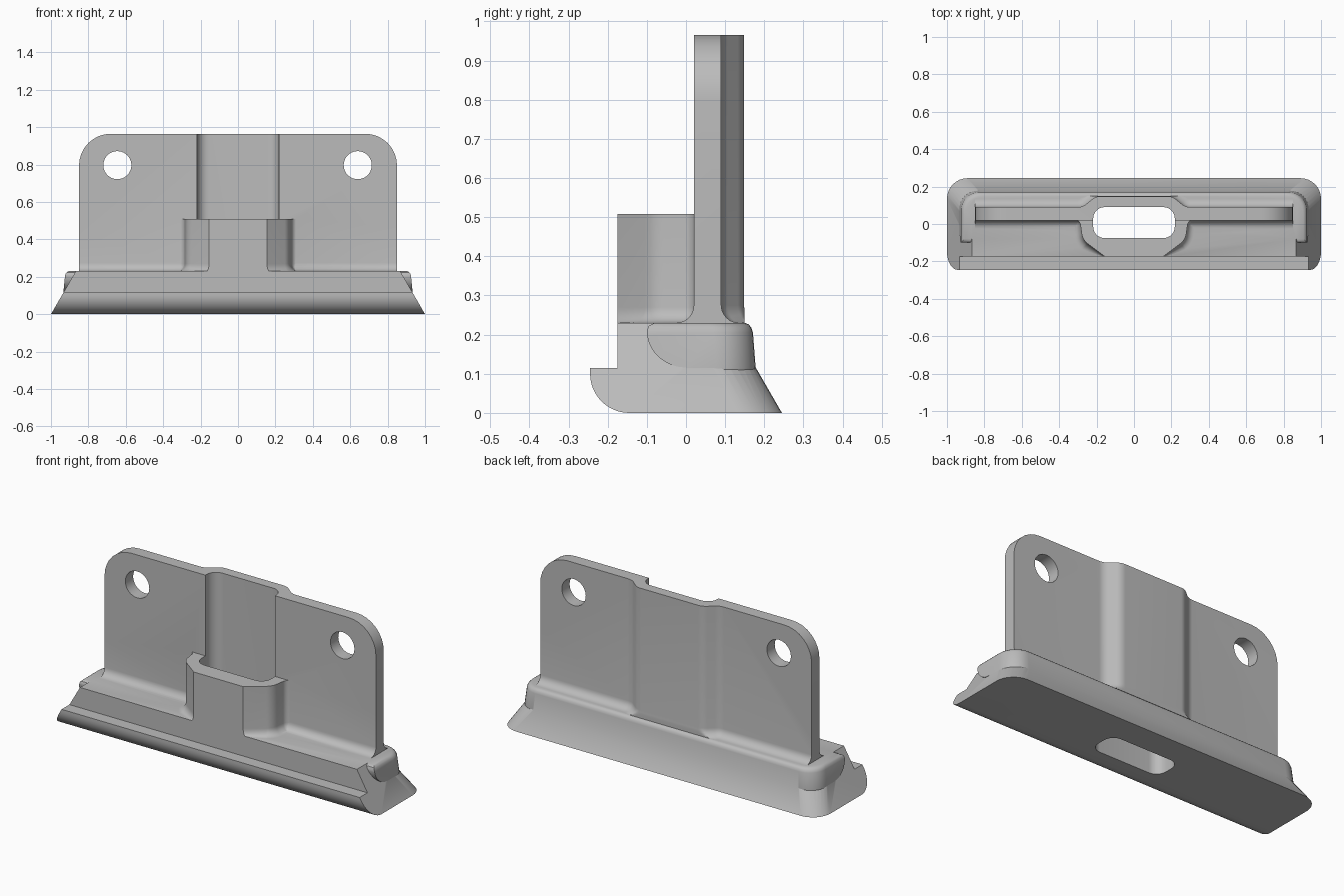
import bpy, bmesh, math
from mathutils import Vector

cube = bpy.data.objects.get("Cube")
if cube:
    bpy.data.objects.remove(cube, do_unlink=True)

grey = bpy.data.materials.new("plain grey")
grey.use_nodes = True
grey.diffuse_color = (0.5, 0.5, 0.5, 1)
grey.node_tree.nodes["Principled BSDF"].inputs["Base Color"].default_value = (0.5, 0.5, 0.5, 1)


def rounded(corners, steps=8):
    """Polygon from (x, y, radius) corners, each replaced by an arc."""
    out = []
    for i, (x, y, r) in enumerate(corners):
        p = Vector((x, y))
        if r == 0:
            out.append(p)
            continue
        a = (Vector(corners[i - 1][:2]) - p).normalized()
        b = (Vector(corners[(i + 1) % len(corners)][:2]) - p).normalized()
        half = a.angle(b) / 2
        centre = p + (a + b).normalized() * r / math.sin(half)
        start = p + a * r / math.tan(half) - centre
        end = p + b * r / math.tan(half) - centre
        sweep = math.pi - 2 * half
        for k in range(steps + 1):
            t = k / steps
            out.append(centre + (start * math.sin((1 - t) * sweep)
                                 + end * math.sin(t * sweep)) / math.sin(sweep))
    return out


def mirrored(half):
    """Close a right-hand chain of corners with its mirror image."""
    return rounded(half + [(-x, y, r) for x, y, r in reversed(half)])


def grow(poly, d):
    """Push a counter-clockwise polygon outward by d."""
    out = []
    for i, p in enumerate(poly):
        a = (p - poly[i - 1]).normalized()
        b = (poly[(i + 1) % len(poly)] - p).normalized()
        n = Vector((a.y + b.y, -a.x - b.x)).normalized()
        out.append(p + n * d / max(0.5, n.dot(Vector((a.y, -a.x)))))
    return out


def loft(name, layers, axis="z"):
    """Solid through (height, polygon) layers stacked along an axis."""
    place = {"x": lambda u, v, t: (t, u, v),
             "y": lambda u, v, t: (u, t, v),
             "z": lambda u, v, t: (u, v, t)}[axis]
    bm = bmesh.new()
    rings = [[bm.verts.new(place(p[0], p[1], t)) for p in poly] for t, poly in layers]
    n = len(rings[0])
    for low, high in zip(rings, rings[1:]):
        for i in range(n):
            j = (i + 1) % n
            bm.faces.new((low[i], low[j], high[j], high[i]))
    bm.faces.new(rings[0])
    bm.faces.new(rings[-1])
    bmesh.ops.recalc_face_normals(bm, faces=bm.faces)
    mesh = bpy.data.meshes.new(name)
    bm.to_mesh(mesh)
    bm.free()
    mesh.materials.append(grey)
    obj = bpy.data.objects.new(name, mesh)
    bpy.context.collection.objects.link(obj)
    return obj


def combine(obj, other, operation):
    """Apply a boolean and discard the second solid."""
    mod = obj.modifiers.new("combine", "BOOLEAN")
    mod.operation, mod.object, mod.solver = operation, other, "EXACT"
    bpy.context.view_layer.objects.active = obj
    bpy.ops.object.modifier_apply(modifier=mod.name)
    bpy.data.objects.remove(other, do_unlink=True)


def filleted(name, outline, top, r, clamp):
    """Upright wall whose foot flares into the base."""
    layers = [(0.2, [clamp(p) for p in grow(outline, r)])]
    for k in range(7):
        a = math.pi / 2 * k / 6
        ring = grow(outline, r * (1 - math.sin(a)))
        layers.append((0.23 + r * (1 - math.cos(a)), [clamp(p) for p in ring]))
    layers.append((top, outline))
    return loft(name, layers)


def quarter(cx, cz, rx, rz):
    """Lower front quarter of an ellipse, from its front to its bottom."""
    return [(cx - rx * math.cos(a), cz - rz * math.sin(a))
            for a in (math.pi / 2 * k / 12 for k in range(13))]


# Sloped base with a rounded front lip and a step above it
layers = []
for z in (0, 0.23):
    s = 0.577 * z
    layers.append((z, mirrored([(1 - s, -0.3, 0), (1 - s, 0.245 - s, 0.11)])))
body = loft("clip_bracket", layers)
side = quarter(-0.145, 0.1, 0.1, 0.1) + [(0.4, 0), (0.4, 0.23), (-0.175, 0.23),
                                         (-0.175, 0.115), (-0.245, 0.115)]
combine(body, loft("base_side_profile", [(-1.2, side), (1.2, side)], "x"), "INTERSECT")

# Raised rim wrapping the back and ends, with a soft top edge
layers = []
for z, w, b in ((0.1, 0.934, 0.178), (0.115, 0.934, 0.178), (0.205, 0.925, 0.171),
                (0.218, 0.921, 0.167), (0.226, 0.914, 0.16), (0.23, 0.905, 0.151)):
    layers.append((z, mirrored([(w, -0.2, 0), (w, b, 0.1)])))
rim = loft("rim", layers)
side = quarter(0, 0.21, 0.1, 0.094) + [(0, 0.05), (0.3, 0.05), (0.3, 0.3), (-0.08, 0.3),
                                       (-0.08, 0.23), (-0.095, 0.222)]
combine(rim, loft("rim_side_profile", [(-1.2, side), (1.2, side)], "x"), "INTERSECT")
combine(body, rim, "UNION")

# Upright plate with a bulge at the back, rounded top corners and two holes
outline = mirrored([(0.85, 0.02, 0), (0.85, 0.09, 0), (0.275, 0.09, 0.07), (0.205, 0.148, 0.07)])
plate = filleted("plate", outline, 0.965, 0.045,
                 lambda p: Vector((max(-0.85, min(0.85, p.x)), min(p.y, 0.15))))
front = mirrored([(0.85, 0.1, 0), (0.85, 0.965, 0.17)])
combine(plate, loft("plate_front_profile", [(-0.4, front), (0.4, front)], "y"), "INTERSECT")
for x in (-0.645, 0.64):
    ring = [(x + 0.075 * math.cos(a), 0.797 + 0.075 * math.sin(a))
            for a in (math.tau * k / 40 for k in range(40))]
    combine(plate, loft("hole", [(-0.4, ring), (0.4, ring)], "y"), "DIFFERENCE")
combine(body, plate, "UNION")

# Front boss flush with the step
outline = mirrored([(0.155, -0.175, 0), (0.275, -0.085, 0.08), (0.29, 0.021, 0.03),
                    (0.325, 0.021, 0), (0.325, 0.05, 0)])
boss = filleted("boss", outline, 0.508, 0.04,
                lambda p: Vector((p.x, min(0.07, max(-0.175, p.y)))))
combine(body, boss, "UNION")

# Slot running the full height
outline = mirrored([(0.218, -0.075, 0.06), (0.218, 0.09, 0.06)])
combine(body, loft("slot", [(-0.2, outline), (1.2, outline)]), "DIFFERENCE")

bpy.ops.object.select_all(action="DESELECT")
body.select_set(True)
bpy.context.view_layer.objects.active = body
bpy.ops.object.shade_smooth_by_angle(angle=math.radians(30))
